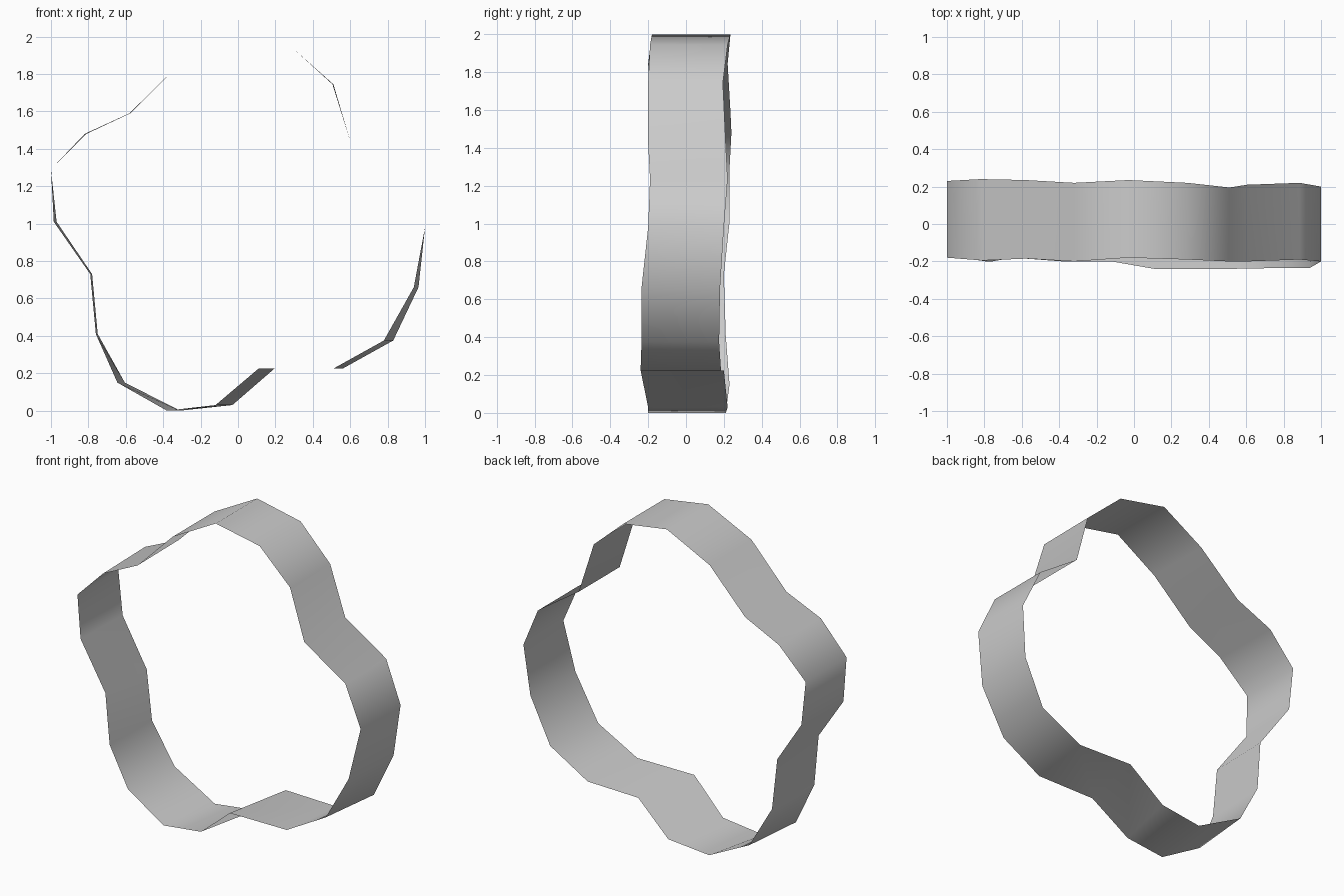
import bpy
import bmesh

# Wavy closed band: each rung is (front x, front y, back x, back y, height)
RUNGS = [
    (-1.00, -.18, -1.00, .23, 1.29),
    (-.985, -.17, -.97, .23, 1.01),
    (-.79, -.20, -.78, .20, .73),
    (-.76, -.20, -.75, .21, .41),
    (-.645, -.18, -.605, .23, .15),
    (-.38, -.20, -.31, .21, .00),
    (-.12, -.20, -.03, .22, .03),
    (.11, -.24, .195, .20, .225),
    (.51, -.24, .56, .185, .225),
    (.78, -.235, .83, .175, .375),
    (.94, -.235, .965, .18, .66),
    (1.00, -.20, 1.00, .20, .98),
    (.885, -.19, .885, .22, 1.235),
    (.605, -.20, .605, .21, 1.425),
    (.505, -.20, .51, .195, 1.745),
    (.285, -.19, .285, .22, 1.945),
    (-.03, -.18, -.03, .235, 2.00),
    (-.32, -.20, -.32, .22, 1.845),
    (-.575, -.185, -.58, .235, 1.59),
    (-.81, -.195, -.82, .24, 1.48),
]

bm = bmesh.new()
front = [bm.verts.new((fx, fy, z)) for fx, fy, bx, by, z in RUNGS]
back = [bm.verts.new((bx, by, z)) for fx, fy, bx, by, z in RUNGS]

# Bridge the two rims into one open-sided ribbon, faces outward
n = len(RUNGS)
for i in range(n):
    j = (i + 1) % n
    face = bm.faces.new((front[i], front[j], back[j], back[i]))
    face.smooth = True
bm.normal_update()

mesh = bpy.data.meshes.new("wavy_band")
bm.to_mesh(mesh)
bm.free()
band = bpy.data.objects.new("wavy_band", mesh)
bpy.context.collection.objects.link(band)
